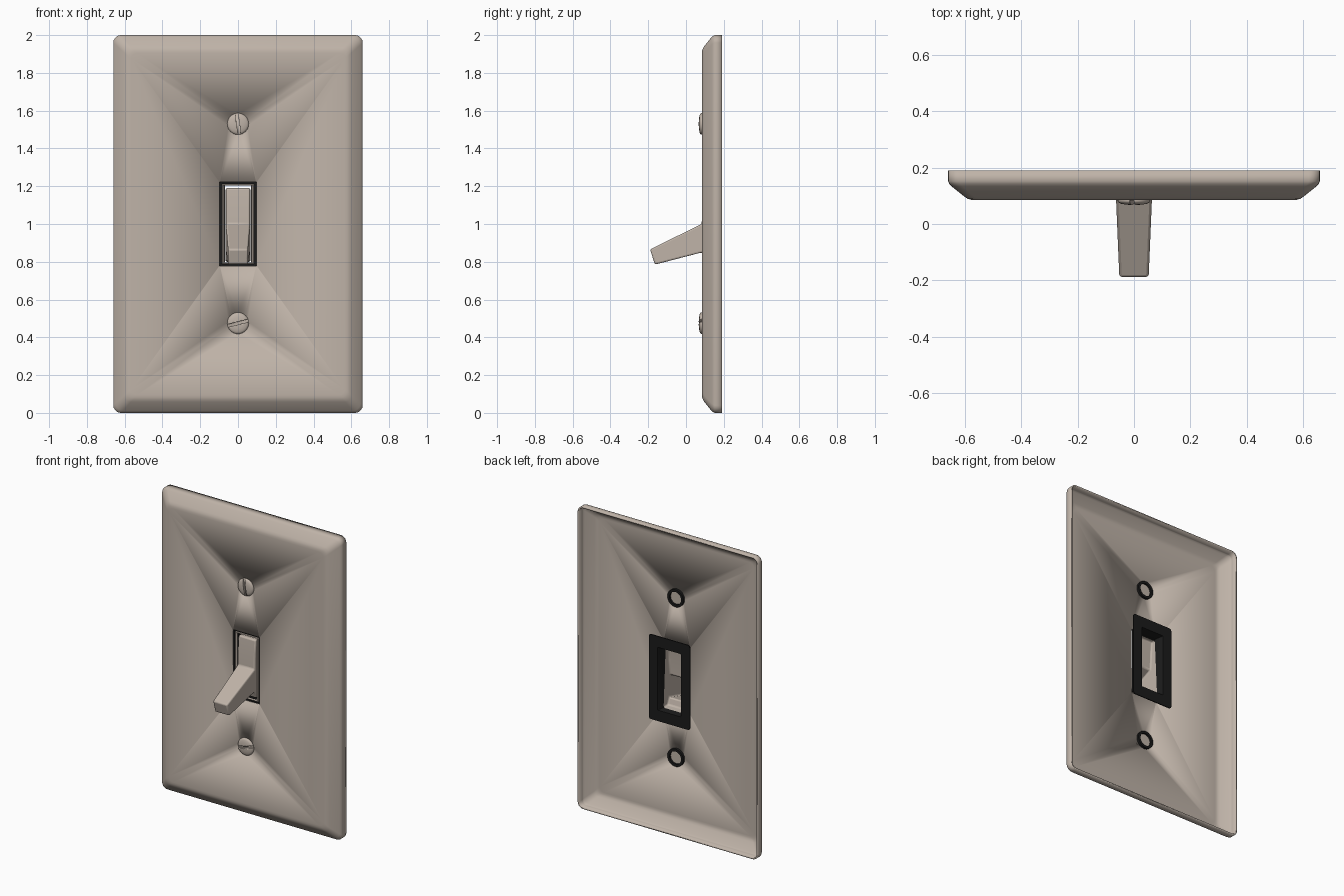
import bpy, bmesh, math
from mathutils import Matrix, Vector

if "Cube" in bpy.data.objects:
    bpy.data.objects.remove(bpy.data.objects["Cube"])


def material(name, rgb):
    m = bpy.data.materials.new(name)
    m.diffuse_color = (*rgb, 1)
    m.use_nodes = True
    m.node_tree.nodes["Principled BSDF"].inputs["Base Color"].default_value = m.diffuse_color
    return m


BEIGE = material("warm beige plastic", (0.52, 0.45, 0.39))
BLACK = material("black housing", (0.011, 0.011, 0.011))


def finish(bm, name, mat, angle=35):
    bmesh.ops.recalc_face_normals(bm, faces=bm.faces)
    me = bpy.data.meshes.new(name)
    bm.to_mesh(me)
    bm.free()
    ob = bpy.data.objects.new(name, me)
    bpy.context.collection.objects.link(ob)
    me.materials.append(mat)
    bpy.ops.object.select_all(action='DESELECT')
    ob.select_set(True)
    bpy.context.view_layer.objects.active = ob
    bpy.ops.object.shade_smooth_by_angle(angle=math.radians(angle))
    return ob


def apply_mods(ob):
    bpy.context.view_layer.objects.active = ob
    for m in list(ob.modifiers):
        bpy.ops.object.modifier_apply(modifier=m.name)


def rect_loop(bm, hw, hh, y, r=0.004, seg=5, cz=1.0):
    """Rounded rectangle of vertices in the xz plane."""
    vs = []
    for i, (sx, sz) in enumerate([(1, 1), (-1, 1), (-1, -1), (1, -1)]):
        for k in range(seg + 1):
            a = math.pi / 2 * (i + k / seg)
            vs.append(bm.verts.new((sx * (hw - r) + r * math.cos(a), y,
                                    cz + sz * (hh - r) + r * math.sin(a))))
    return vs


def circle_loop(bm, r, y, cz, n=32):
    return [bm.verts.new((r * math.cos(2 * math.pi * i / n), y,
                          cz + r * math.sin(2 * math.pi * i / n))) for i in range(n)]


def bridge(bm, loops, closed=False):
    pairs = list(zip(loops, loops[1:]))
    if closed:
        pairs.append((loops[-1], loops[0]))
    for a, b in pairs:
        n = len(a)
        for i in range(n):
            j = (i + 1) % n
            bm.faces.new((a[i], a[j], b[j], b[i]))


def loop_edges(bm, vs):
    out = []
    for i, v in enumerate(vs):
        w = vs[(i + 1) % len(vs)]
        out.append(bm.edges.get((v, w)) or bm.edges.new((v, w)))
    return out


SCREWS = [(1.53, 8), (0.475, 104)]   # height, slot angle from vertical

# Wall plate: thin pan with sloped edges, a toggle opening and two screw holes
bm = bmesh.new()
profile = [(0, 0.19, 0.04), (0, 0.152, 0.04), (0.004, 0.143, 0.04), (0.012, 0.134, 0.04),
           (0.058, 0.097, 0.035), (0.07, 0.0895, 0.035), (0.082, 0.086, 0.035),
           (0.095, 0.085, 0.03)]
loops = [rect_loop(bm, 0.66 - d, 1.0 - d, y, r) for d, y, r in profile]
bridge(bm, loops)
edges = loop_edges(bm, loops[-1])
edges += loop_edges(bm, rect_loop(bm, 0.098, 0.2225, 0.085, 0.004, 2))
for z, _ in SCREWS:
    edges += loop_edges(bm, circle_loop(bm, 0.052, 0.085, z))
bmesh.ops.triangle_fill(bm, use_beauty=True, use_dissolve=False, edges=edges)
plate = finish(bm, "wall_plate", BEIGE)
mod = plate.modifiers.new("thickness", 'SOLIDIFY')
mod.thickness = 0.01
mod.offset = -1
apply_mods(plate)

# Black housing: wide flange at the back, collar reaching to the plate opening
bm = bmesh.new()
bridge(bm, [rect_loop(bm, *s) for s in [
    (0.15, 0.28, 0.168, 0.015), (0.15, 0.28, 0.175, 0.015), (0.085, 0.208, 0.175),
    (0.070, 0.203, 0.135), (0.070, 0.203, 0.102), (0.097, 0.2215, 0.098),
    (0.097, 0.2215, 0.168)]], closed=True)
finish(bm, "switch_housing", BLACK, 30)

# Thin inner trim showing round the toggle
bm = bmesh.new()
bridge(bm, [rect_loop(bm, *s) for s in [
    (0.086, 0.212, 0.097), (0.084, 0.210, 0.089), (0.080, 0.207, 0.088),
    (0.071, 0.203, 0.098)]], closed=True)
finish(bm, "opening_trim", BEIGE, 30)

# Toggle: hollow side profile with tapering width, open at the back
bm = bmesh.new()
side = [(0.12, 1.19), (0.094, 1.19), (0.086, 1.10), (0.083, 1.0), (-0.19, 0.866),
        (-0.165, 0.785), (0.085, 0.85), (0.10, 0.805), (0.14, 0.80)]
rows = []
for s in (-1, 1):
    rows.append([bm.verts.new((s * (0.052 + (y + 0.19) * 0.042), y, z)) for y, z in side])
    bm.faces.new(rows[-1])
for i in range(len(side) - 1):
    bm.faces.new((rows[0][i], rows[0][i + 1], rows[1][i + 1], rows[1][i]))
toggle = finish(bm, "toggle_lever", BEIGE, 40)
mod = toggle.modifiers.new("soft edges", 'BEVEL')
mod.width = 0.009
mod.segments = 3
mod.limit_method = 'ANGLE'
mod.angle_limit = math.radians(20)
apply_mods(toggle)

for (z, turn), label in zip(SCREWS, ("top", "bottom")):
    # Domed screw head with a cut slot
    bm = bmesh.new()
    heads = [circle_loop(bm, r, y, z) for r, y in [
        (0.045, 0.1), (0.057, 0.086), (0.057, 0.081), (0.054, 0.076),
        (0.046, 0.072), (0.03, 0.069), (0.012, 0.0675)]]
    bridge(bm, heads)
    bm.faces.new(heads[0])
    bm.faces.new(heads[-1])
    screw = finish(bm, label + "_screw", BEIGE, 35)

    bm = bmesh.new()
    rot = Matrix.Rotation(math.radians(-turn), 4, 'Y')
    bmesh.ops.create_cube(bm, size=1, matrix=Matrix.Translation(Vector((0, 0.07, z))) @ rot
                          @ Matrix.Diagonal((0.015, 0.026, 0.2, 1)))
    cutter = finish(bm, label + "_slot_cutter", BEIGE)
    cutter.hide_render = True
    mod = screw.modifiers.new("slot", 'BOOLEAN')
    mod.operation = 'DIFFERENCE'
    mod.object = cutter
    mod.solver = 'EXACT'
    apply_mods(screw)
    bpy.data.objects.remove(cutter)

    # Dark collar round the hole at the back of the plate
    bm = bmesh.new()
    bridge(bm, [circle_loop(bm, r, y, z) for r, y in [
        (0.058, 0.096), (0.058, 0.112), (0.042, 0.112), (0.042, 0.096)]], closed=True)
    finish(bm, label + "_screw_collar", BLACK, 30)
